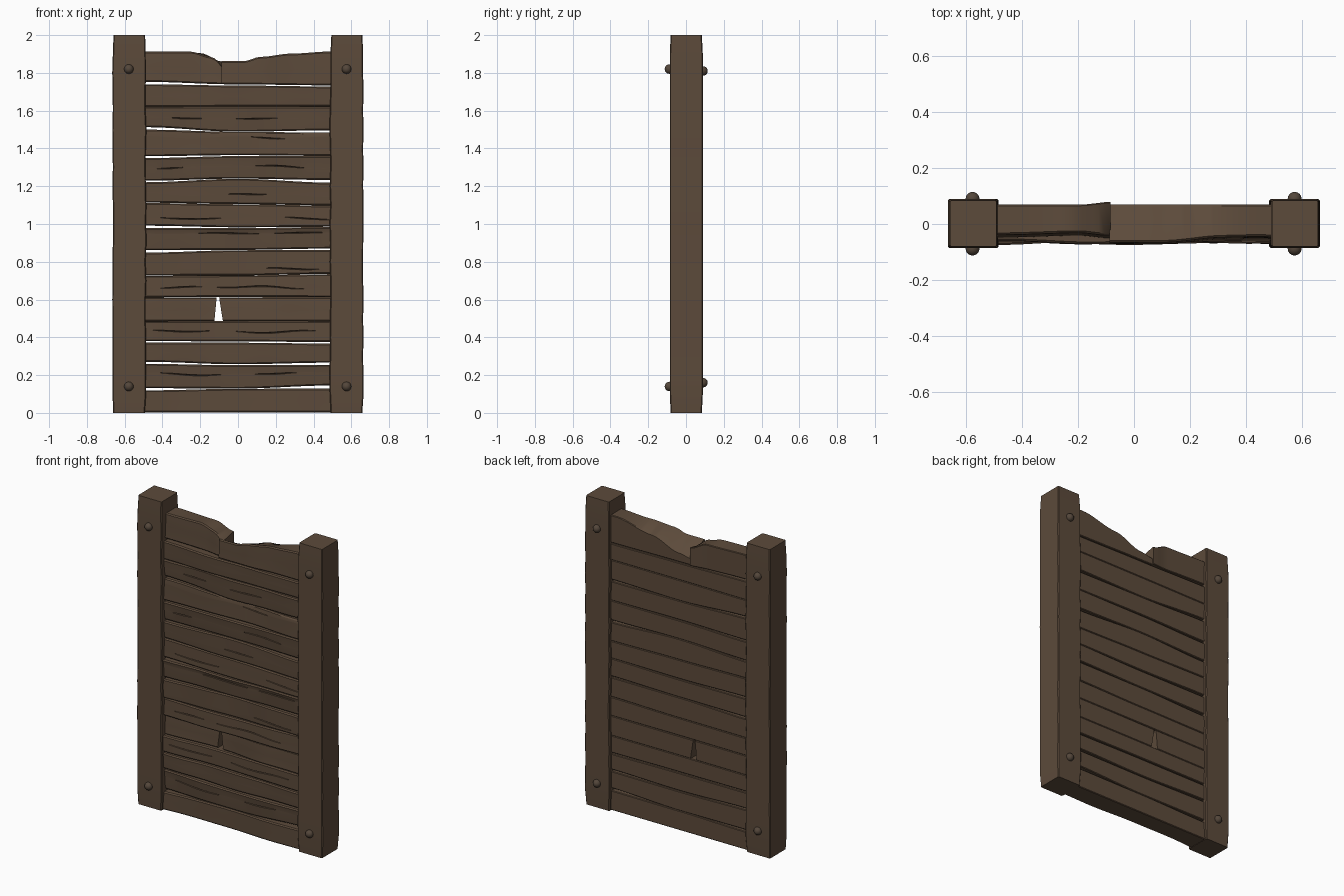
import bpy, bmesh, math, random

if "Cube" in bpy.data.objects:
    bpy.data.objects.remove(bpy.data.objects["Cube"])

random.seed(7)


def material(name, rgb):
    m = bpy.data.materials.new(name)
    m.diffuse_color = (*rgb, 1)
    m.use_nodes = True
    m.node_tree.nodes["Principled BSDF"].inputs["Base Color"].default_value = m.diffuse_color
    return m


WOOD = material("weathered brown wood", (0.107, 0.069, 0.043))
BOLT = material("dull bolt metal", (0.088, 0.062, 0.043))


def finish(name, bm, mat, angle=30):
    bmesh.ops.recalc_face_normals(bm, faces=bm.faces)
    me = bpy.data.meshes.new(name)
    bm.to_mesh(me)
    bm.free()
    me.materials.append(mat)
    ob = bpy.data.objects.new(name, me)
    bpy.context.collection.objects.link(ob)
    bpy.ops.object.select_all(action='DESELECT')
    ob.select_set(True)
    bpy.context.view_layer.objects.active = ob
    bpy.ops.object.shade_smooth_by_angle(angle=math.radians(angle))
    return ob


def curve(points):
    """Smoothly blended function through a few (x, value) points."""
    def f(x):
        if x <= points[0][0]:
            return points[0][1]
        for (xa, a), (xb, b) in zip(points, points[1:]):
            if x <= xb:
                t = (x - xa) / (xb - xa)
                return a + (b - a) * t * t * (3 - 2 * t)
        return points[-1][1]
    return f


def ripple(amount):
    """Seeded gentle waviness along x."""
    p = [(random.uniform(5, 17), random.uniform(0, 6.3)) for _ in range(3)]
    return lambda x: amount * sum(math.sin(k * x + o) for k, o in p) / 2


def plank(name, x0, x1, bottom, top, front=None, back=None, top_back=None,
          cracks=(), crack_at=0.5, slant0=0.0, slant1=0.0):
    """Loft a worn board along x, with shallow cracks in its front face."""
    front = front or curve([(-0.5, random.uniform(-0.068, -0.056)),
                            (random.uniform(-0.2, 0.2), random.uniform(-0.07, -0.05)),
                            (0.5, random.uniform(-0.068, -0.056))])
    back = back or (lambda x: 0.069)
    top_back = top_back or top
    tilt = random.uniform(-0.006, 0.006)
    wob, fw = ripple(0.007), ripple(0.004)
    bm = bmesh.new()
    n = max(8, int((x1 - x0) / 0.02))
    rings = []
    for i in range(n + 1):
        t = i / n
        x = x0 + (x1 - x0) * t
        b, tf, tb = bottom(x), top(x), top_back(x)
        f, k, c = front(x) + fw(x), back(x), 0.007
        zc = b + (tf - b) * crack_at + wob(x)
        w = max([max(0, 1 - abs(2 * (x - a) / (e - a) - 1)) ** 0.5
                 for a, e in cracks if a < x < e] or [0])
        h = 0.0012 + 0.002 * w
        sec = [(k, b + 0.004), (k, tb - 0.004), (k - 0.004, tb),
               (f + c + tilt, tf), (f + tilt, tf - c),
               (f, zc + h), (f + 0.016 * w, zc), (f, zc - h),
               (f - tilt, b + c), (f + c - tilt, b), (k - 0.004, b)]
        sl = slant0 * (1 - t) + slant1 * t
        rings.append([bm.verts.new((x + sl * (z - b) / (tf - b), y, z)) for y, z in sec])
    for r, s in zip(rings, rings[1:]):
        for j in range(len(r)):
            q = (j + 1) % len(r)
            bm.faces.new((r[j], r[q], s[q], s[j]))
    bm.faces.new(rings[0])
    bm.faces.new(rings[-1])
    finish(name, bm, WOOD)


# Joints between boards: heights (left, middle, right) and gap widths there
JOINTS = [
    (0.125, 0.128, 0.137, 0.012, 0.001, 0.016),
    (0.265, 0.255, 0.260, 0.011, 0.005, 0.012),
    (0.376, 0.375, 0.371, 0.008, 0.007, 0.008),
    (0.485, 0.486, 0.485, 0.000, 0.000, 0.000),
    (0.612, 0.613, 0.613, 0.000, 0.002, 0.000),
    (0.726, 0.728, 0.735, 0.001, 0.000, 0.002),
    (0.855, 0.862, 0.866, 0.013, 0.002, 0.008),
    (0.985, 0.980, 0.985, 0.012, 0.005, 0.001),
    (1.112, 1.105, 1.098, 0.002, 0.001, 0.001),
    (1.225, 1.240, 1.226, 0.008, 0.001, 0.014),
    (1.354, 1.362, 1.360, 0.010, 0.005, 0.001),
    (1.506, 1.488, 1.490, 0.013, 0.001, 0.012),
    (1.620, 1.622, 1.622, 0.000, 0.000, 0.000),
    (1.746, 1.736, 1.731, 0.013, 0.006, 0.006),
]


def edge(joint, side):
    zl, zm, zr, gl, gm, gr = joint
    s = side * 0.5
    return curve([(-0.49, zl + s * gl), (0.0, zm + s * gm), (0.49, zr + s * gr)])


# Cracks (x spans) and their relative height, by board number
CRACKS = {
    1: ([(-0.4, -0.1), (0.1, 0.3)], 0.6), 3: ([(-0.45, -0.15), (0.0, 0.4)], 0.5),
    5: ([(-0.4, -0.2), (-0.1, 0.35)], 0.45), 6: ([(0.15, 0.42)], 0.25),
    7: ([(-0.2, 0.1), (0.2, 0.45)], 0.75), 8: ([(-0.4, -0.1), (0.25, 0.48)], 0.4),
    9: ([(-0.05, 0.15)], 0.4), 10: ([(-0.42, -0.3), (0.1, 0.35)], 0.55),
    11: ([(0.08, 0.25)], 0.75), 12: ([(-0.35, -0.2), (0.0, 0.2)], 0.5),
}

# Full-width boards, skipping the two broken ones (4 and 14)
for i in range(14):
    if i == 4:
        continue
    low = (lambda x: 0.002) if i == 0 else edge(JOINTS[i - 1], 1)
    spans, at = CRACKS.get(i, ((), 0.5))
    plank(f"board_{i + 1}", -0.53, 0.53, low, edge(JOINTS[i], -1), cracks=spans, crack_at=at)

# Broken lower board: two recessed halves with a wedge-shaped gap
lo, hi = edge(JOINTS[3], 1), edge(JOINTS[4], -1)
plank("broken_lower_board_left", -0.53, -0.125, lo, hi,
      front=curve([(-0.5, -0.05), (-0.12, -0.025)]), slant1=0.012)
plank("broken_lower_board_right", -0.08, 0.53, lo, hi,
      front=curve([(-0.08, -0.035), (0.25, -0.055)]), slant0=-0.02)

# Broken top board: halves snapped at an angle
lo = edge(JOINTS[13], 1)
plank("broken_top_board_left", -0.53, -0.085, lo,
      curve([(-0.49, 1.912), (-0.25, 1.912), (-0.14, 1.885), (-0.10, 1.86), (-0.085, 1.835)]),
      front=curve([(-0.5, -0.045), (-0.2, -0.035), (-0.09, -0.045)]),
      back=curve([(-0.5, 0.069), (-0.2, 0.069), (-0.07, 0.08)]),
      top_back=curve([(-0.49, 1.912), (-0.2, 1.905), (-0.085, 1.86)]))
plank("broken_top_board_right", -0.088, 0.53, lo,
      curve([(-0.09, 1.862), (0.03, 1.862), (0.12, 1.885), (0.28, 1.902), (0.49, 1.913)]),
      front=curve([(-0.09, -0.07), (0.1, -0.066), (0.3, -0.052)]),
      top_back=curve([(-0.09, 1.785), (0.0, 1.80), (0.2, 1.865), (0.45, 1.912)]))

# Side posts: slightly worn square beams
for side, name in ((-1, "left_post"), (1, "right_post")):
    bm = bmesh.new()
    rings = []
    c = 0.005
    for i in range(21):
        z = i / 10
        e = c if i in (0, 20) else 0.0
        ins = 0.487 + random.uniform(-0.003, 0.003)
        out = 0.665 + random.uniform(-0.003, 0.001)
        f, b = -0.086, 0.089
        sec = [(ins + e, f + c + e), (ins + c + e, f + e), (out - c - e, f + e),
               (out - e, f + c + e), (out - e, b - c - e), (out - c - e, b - e),
               (ins + c + e, b - e), (ins + e, b - c - e)]
        rings.append([bm.verts.new((side * x, y, z)) for x, y in sec])
        if i in (0, 20):
            bm.faces.new(rings[-1])
    for r, s in zip(rings, rings[1:]):
        for j in range(8):
            q = (j + 1) % 8
            bm.faces.new((r[j], r[q], s[q], s[j]))
    finish(name, bm, WOOD)

# Round bolt heads on both faces of each post
for face, y, heights in (("front", -0.088, (0.14, 1.82)), ("back", 0.09, (0.16, 1.81))):
    for z in heights:
        for x in (-0.578, 0.575):
            bm = bmesh.new()
            bmesh.ops.create_uvsphere(bm, u_segments=16, v_segments=10, radius=0.025)
            for v in bm.verts:
                v.co.x += x
                v.co.y += y
                v.co.z += z
            where = ("left" if x < 0 else "right") + ("_upper" if z > 1 else "_lower")
            finish(f"{face}_bolt_{where}", bm, BOLT, 60)
